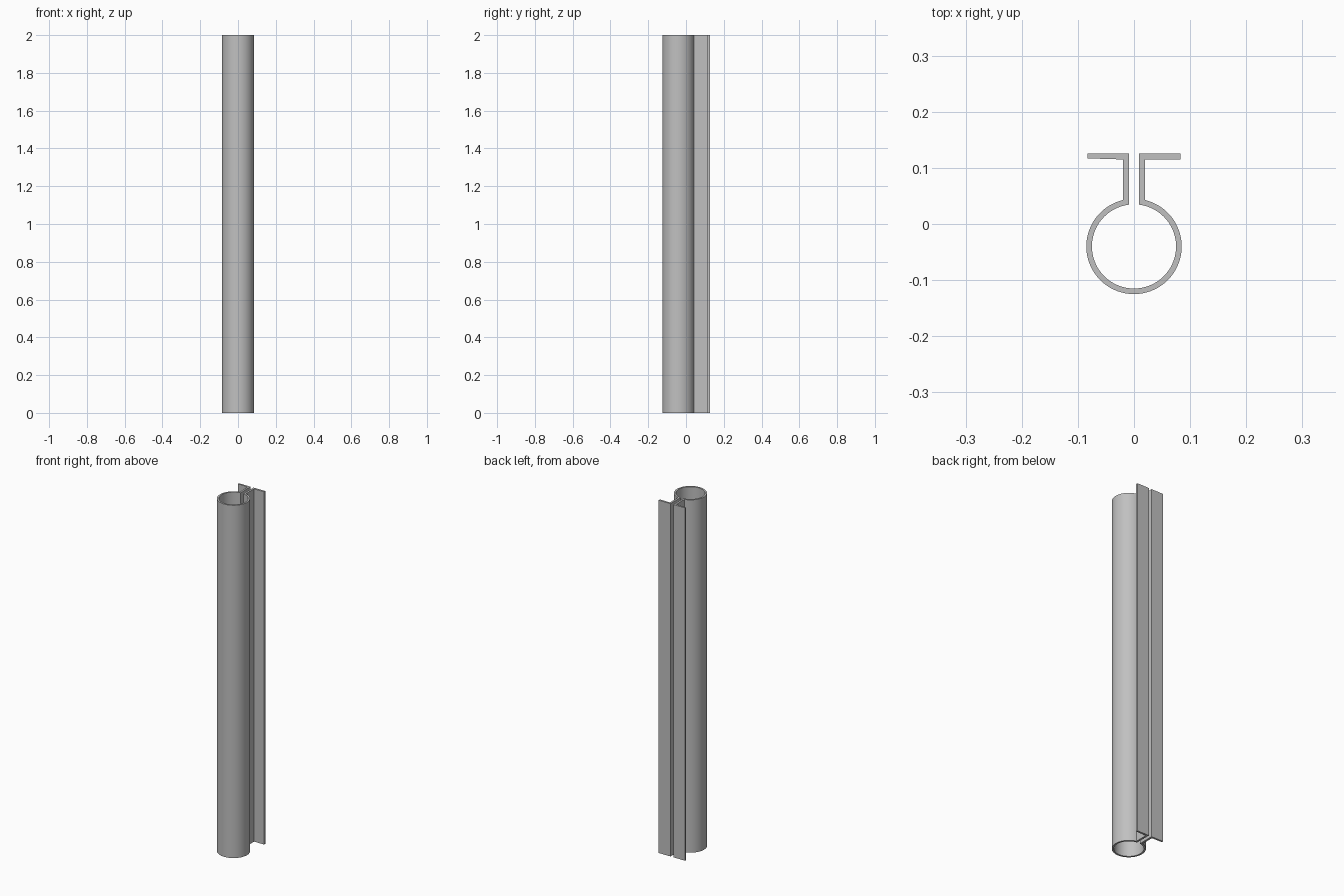
import bpy, bmesh, math

cube = bpy.data.objects.get("Cube")
if cube:
    bpy.data.objects.remove(cube, do_unlink=True)

HEIGHT = 2.0
CENTRE_Y = -0.04
BACK_Y = 0.126
TIP_X = 0.083
SEGMENTS = 64

grey = bpy.data.materials.new("grey metal")
grey.use_nodes = True
colour = (0.53, 0.53, 0.53, 1)
grey.diffuse_color = colour
grey.node_tree.nodes["Principled BSDF"].inputs["Base Color"].default_value = colour


def wall(radius, stem_x, flange_y, left_tip_y):
    """One side of the sheet: right flange, stem, tube arc, left stem, left flange."""
    start = math.asin(stem_x / radius)
    sweep = 2 * (math.pi - start)
    angles = [start + sweep * i / SEGMENTS for i in range(SEGMENTS + 1)]
    arc = [(radius * math.sin(a), CENTRE_Y + radius * math.cos(a)) for a in angles]
    return ([(TIP_X, flange_y), (stem_x, flange_y)] + arc
            + [(-stem_x, flange_y), (-TIP_X, left_tip_y)])


# Sheet cross-section as matching inner and outer walls
inner = wall(0.075, 0.009, BACK_Y, BACK_Y)
outer = wall(0.085, 0.02, 0.115, 0.117)

# Bottom strip, extruded to full height
bm = bmesh.new()
rows = [[bm.verts.new((x, y, 0)) for x, y in side] for side in (inner, outer)]
for i in range(len(inner) - 1):
    bm.faces.new((rows[0][i], rows[0][i + 1], rows[1][i + 1], rows[1][i]))
top = bmesh.ops.extrude_face_region(bm, geom=bm.faces[:])
bmesh.ops.translate(bm, vec=(0, 0, HEIGHT),
                    verts=[g for g in top["geom"] if isinstance(g, bmesh.types.BMVert)])
bmesh.ops.recalc_face_normals(bm, faces=bm.faces[:])

mesh = bpy.data.meshes.new("flanged_tube")
bm.to_mesh(mesh)
bm.free()
mesh.materials.append(grey)
tube = bpy.data.objects.new("flanged_tube", mesh)
bpy.context.collection.objects.link(tube)

# Smooth tube walls with crisp bends and ends
bpy.ops.object.select_all(action="DESELECT")
tube.select_set(True)
bpy.context.view_layer.objects.active = tube
bpy.ops.object.shade_smooth_by_angle(angle=math.radians(30))
